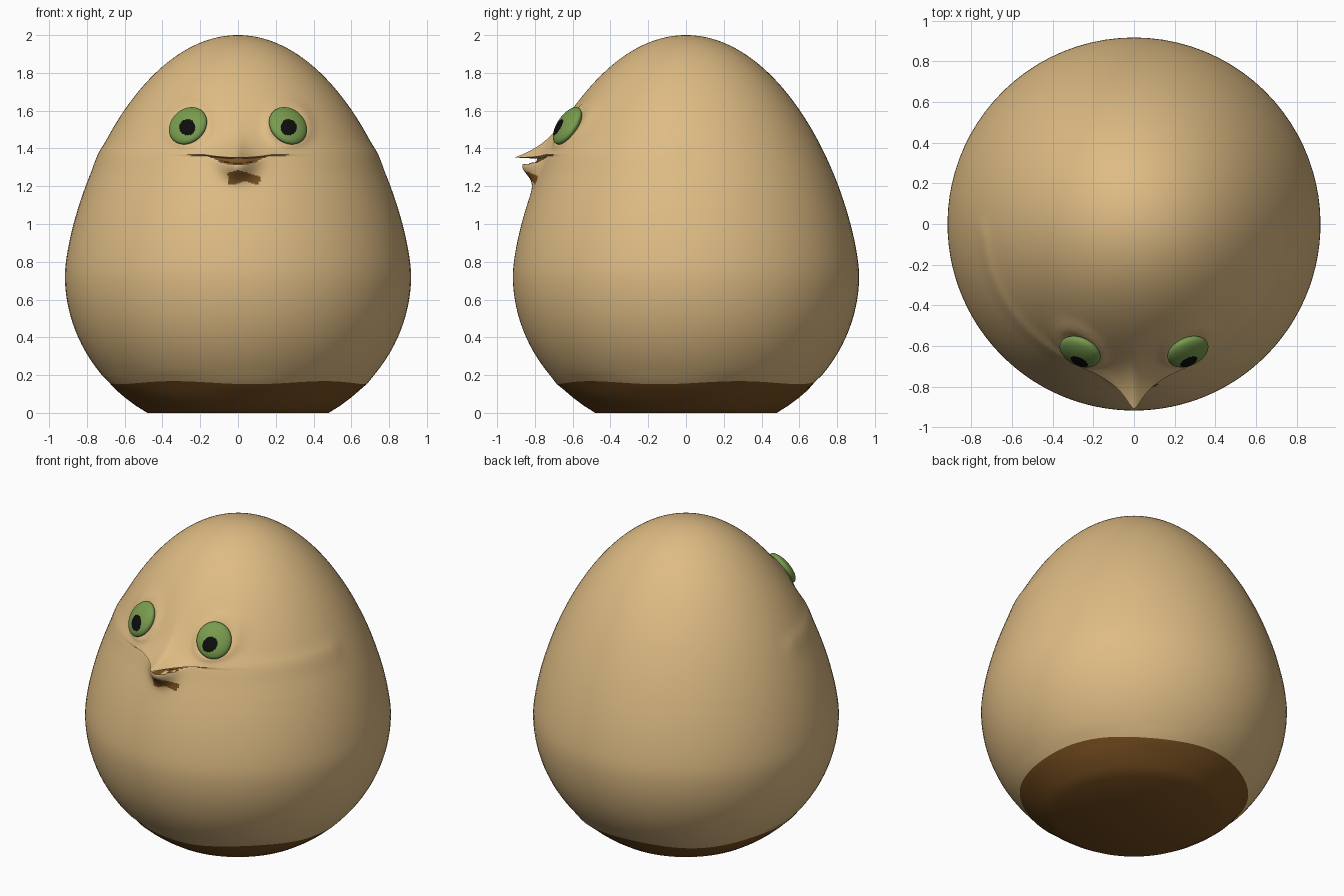
import bpy, bmesh, math
from mathutils import Vector, Matrix

cube = bpy.data.objects.get("Cube")
if cube:
    bpy.data.objects.remove(cube, do_unlink=True)


def material(name, rgb):
    m = bpy.data.materials.new(name)
    m.use_nodes = True
    m.diffuse_color = (*rgb, 1)
    m.node_tree.nodes["Principled BSDF"].inputs["Base Color"].default_value = (*rgb, 1)
    return m


TAN = material("warm_tan", (0.73, 0.50, 0.23))
BROWN = material("dark_brown", (0.19, 0.08, 0.015))
GREEN = material("leaf_green", (0.19, 0.33, 0.076))
BLACK = material("black", (0.004, 0.004, 0.004))

WIDEST, RADIUS, TOP = 0.73, 0.917, 2.0
LIP, MOUTH_HALF = 1.352, 0.17
EYE = Vector((0.265, -0.628, 1.52))


def finish(bm, name, mats, angle):
    mesh = bpy.data.meshes.new(name)
    bmesh.ops.recalc_face_normals(bm, faces=bm.faces)
    bm.to_mesh(mesh)
    bm.free()
    for m in mats:
        mesh.materials.append(m)
    obj = bpy.data.objects.new(name, mesh)
    bpy.context.collection.objects.link(obj)
    bpy.ops.object.select_all(action='DESELECT')
    obj.select_set(True)
    bpy.context.view_layer.objects.active = obj
    bpy.ops.object.shade_smooth_by_angle(angle=math.radians(angle))
    return obj


def egg_radius(z):
    if z < WIDEST:
        return RADIUS * math.sqrt(1 - ((WIDEST - z) / 0.857) ** 2)
    return RADIUS * math.sqrt(max(0, 1 - ((z - WIDEST) / (TOP - WIDEST)) ** 1.5))


def lower_lip(x):
    return LIP - 0.034 * max(0, 1 - (x / MOUTH_HALF) ** 2)


# How far the beak and the eye rims push out of the egg
def bulge(x, z):
    if z >= LIP - 0.001:
        side = (math.hypot(x, 0.015) - 0.015) / 0.08
        d = 0.165 * math.exp(-side - (z - LIP) / 0.07)
    else:
        across = math.exp(-(x / 0.09) ** 2)
        if z > lower_lip(x) + 0.001:
            d = 0.04 * across
        else:
            d = 0.105 * across * math.exp(-((lower_lip(x) - z) / 0.075) ** 2)
    rim = math.hypot(abs(x) - EYE.x, z - EYE.z)
    return d + 0.016 * math.exp(-((rim - 0.105) / 0.03) ** 2)


# Body: rings packed closely round the face
heights = [0.04 * i for i in range(29)]
heights += [LIP + 0.006 * i for i in range(-31, 26)]
start = heights[-1]
heights += [TOP - (TOP - start) * (1 - i / 30) ** 2 for i in range(1, 30)]
SEG = 144

bm = bmesh.new()
rings = []
for z in heights:
    ring = []
    for i in range(SEG):
        t = 2 * math.pi * i / SEG
        a = t - 0.8 * math.sin(t)
        r = egg_radius(z)
        x, y = r * math.sin(a), -r * math.cos(a)
        zz = z
        if y < 0 and 1.0 < z < 1.8:
            y -= bulge(x, z)
            zz += min(0.5 * x * x, 0.015) * math.exp(-((z - LIP) / 0.06) ** 2)
        if abs(z - 0.16) < 0.001:
            zz += 0.008 * math.cos(5 * a + 2.6)
        ring.append(bm.verts.new((x, y, zz)))
    rings.append(ring)

for k in range(len(rings) - 1):
    mid = (heights[k] + heights[k + 1]) / 2
    for i in range(SEG):
        j = (i + 1) % SEG
        f = bm.faces.new((rings[k][i], rings[k][j], rings[k + 1][j], rings[k + 1][i]))
        c = f.calc_center_median()
        front = c.y < -0.5
        in_mouth = front and abs(c.x) < MOUTH_HALF and lower_lip(c.x) < mid < LIP - 0.006
        chin = (front and 1.215 + 0.01 * math.sin(40 * c.x) < mid < 1.285 - 0.3 * abs(c.x)
                and -0.055 < c.x < 0.115)
        f.material_index = int(mid < 0.16 or in_mouth or chin)

base = bm.faces.new(rings[0])
base.material_index = 1
tip = bm.verts.new((0, 0, TOP))
for i in range(SEG):
    bm.faces.new((rings[-1][i], rings[-1][(i + 1) % SEG], tip))
finish(bm, "egg_body", (TAN, BROWN), 55)

# Eyes: shallow domes lying on the slope, with a pupil facing forward
for name, s in (("left_eye", 1), ("right_eye", -1)):
    centre = Vector((s * EYE.x, EYE.y, EYE.z))
    normal = Vector((s * 0.42, -0.91, 0.62)).normalized()
    turn = normal.to_track_quat('Z', 'Y').to_matrix().to_4x4()
    place = Matrix.Translation(centre) @ turn @ Matrix.Diagonal((0.106, 0.113, 0.042, 1))
    bm = bmesh.new()
    bmesh.ops.create_uvsphere(bm, u_segments=72, v_segments=60, radius=1, matrix=place)
    for f in bm.faces:
        c = f.calc_center_median()
        off = math.hypot(c.x - s * 0.268, c.z - 1.512)
        f.material_index = int(off < 0.043 and (c - centre).dot(normal) > 0)
    finish(bm, name, (GREEN, BLACK), 60)
